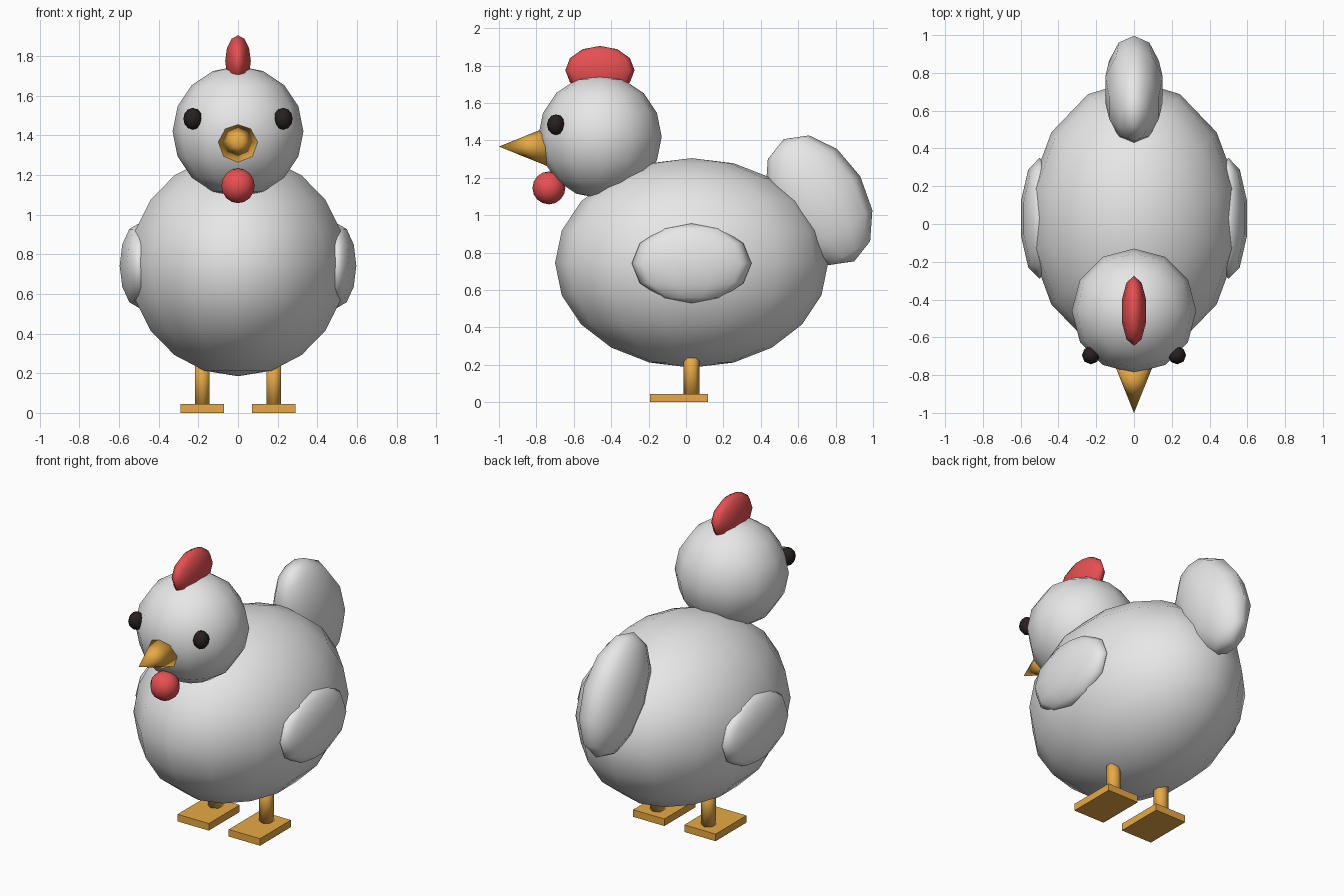
import bpy
import math

if "Cube" in bpy.data.objects:
    bpy.data.objects.remove(bpy.data.objects["Cube"])


def material(name, rgb):
    m = bpy.data.materials.new(name)
    m.diffuse_color = (*rgb, 1.0)
    m.use_nodes = True
    m.node_tree.nodes["Principled BSDF"].inputs["Base Color"].default_value = m.diffuse_color
    return m


WHITE = material("feather_white", (0.8, 0.8, 0.8))
RED = material("comb_red", (0.8, 0.08, 0.085))
ORANGE = material("beak_orange", (0.8, 0.4, 0.06))
DARK = material("eye_dark", (0.02, 0.014, 0.014))


def finish(name, mat, smooth=True):
    ob = bpy.context.object
    ob.name = name
    ob.data.materials.append(mat)
    if smooth:
        bpy.ops.object.shade_smooth()
    return ob


def ellipsoid(name, mat, loc, radii, segments, rings, tilt=0.0):
    bpy.ops.mesh.primitive_uv_sphere_add(
        segments=segments, ring_count=rings, radius=1,
        location=loc, rotation=(tilt, 0, 0))
    bpy.context.object.scale = radii
    return finish(name, mat)


# Body, head and upright tail
ellipsoid("body", WHITE, (0, 0.03, 0.745), (0.56, 0.73, 0.56), 14, 10)
ellipsoid("head", WHITE, (0, -0.46, 1.42), (0.33, 0.33, 0.33), 12, 8)
ellipsoid("tail", WHITE, (0, 0.711, 1.08), (0.16, 0.255, 0.377), 10, 6,
          math.radians(30))

# Comb and wattle
ellipsoid("comb", RED, (0, -0.46, 1.775), (0.068, 0.185, 0.13), 10, 6)
ellipsoid("wattle", RED, (0, -0.733, 1.146), (0.088, 0.088, 0.088), 10, 8)

# Beak: cone pointing forward
bpy.ops.mesh.primitive_cone_add(
    vertices=8, radius1=0.105, radius2=0, depth=0.26,
    location=(0, -0.87, 1.367), rotation=(math.pi / 2, 0, 0))
finish("beak", ORANGE)

# Paired parts
for side, s in (("left", 1), ("right", -1)):
    ellipsoid(f"{side}_wing", WHITE, (s * 0.5, 0.03, 0.743),
              (0.102, 0.32, 0.213), 10, 6)
    ellipsoid(f"{side}_eye", DARK, (s * 0.228, -0.695, 1.484),
              (0.048, 0.048, 0.055), 8, 6)
    bpy.ops.mesh.primitive_cylinder_add(
        vertices=6, radius=0.043, depth=0.26, location=(s * 0.18, 0.03, 0.16))
    finish(f"{side}_leg", ORANGE)
    bpy.ops.mesh.primitive_cube_add(size=1, location=(s * 0.18, -0.038, 0.0225))
    bpy.context.object.scale = (0.22, 0.31, 0.045)
    finish(f"{side}_foot", ORANGE, smooth=False)
